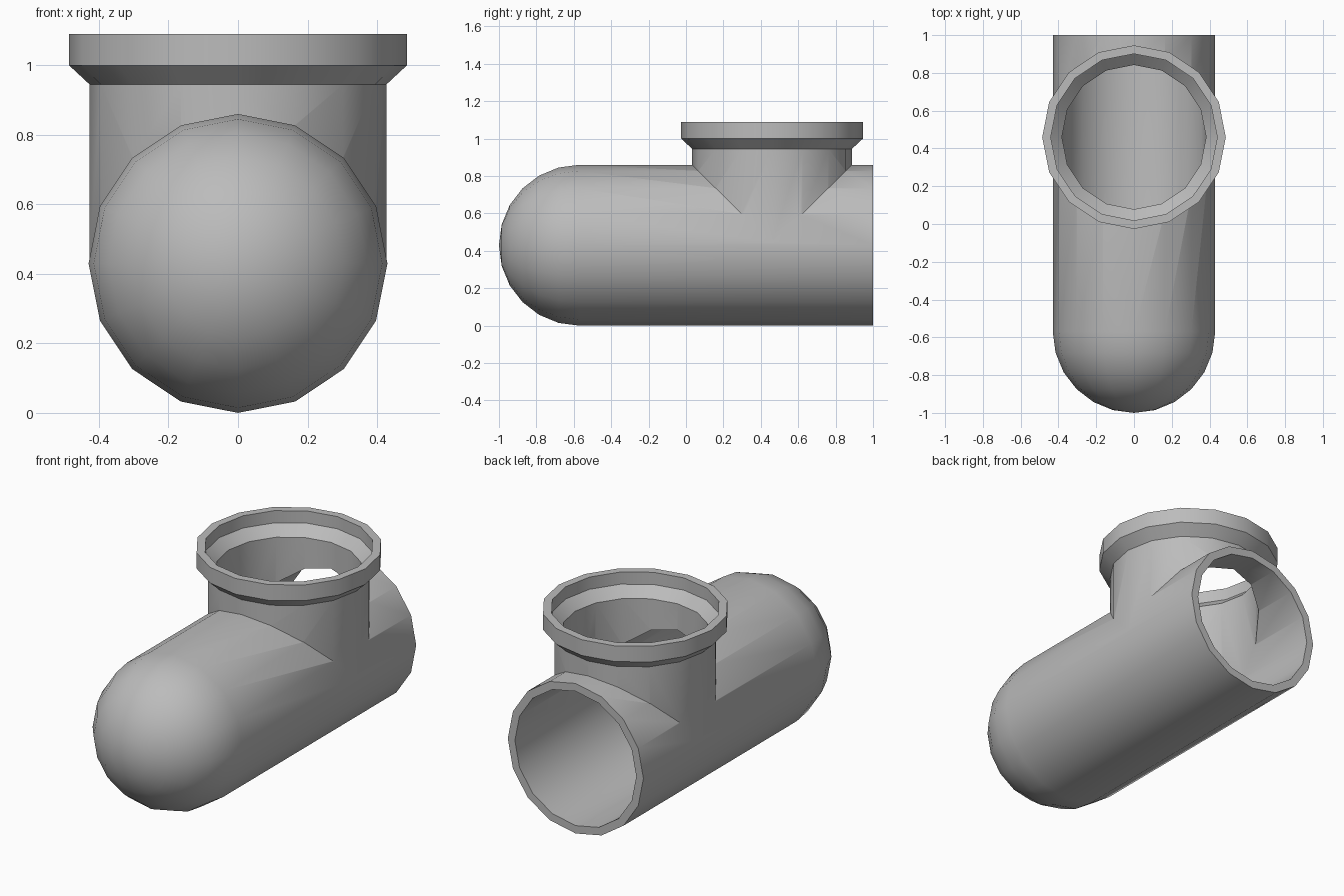
import bpy, bmesh
from math import pi, sin, cos, radians
from mathutils import Matrix

old = bpy.data.objects.get("Cube")
if old:
    bpy.data.objects.remove(old, do_unlink=True)

SIDES = 16
OUTER, INNER = 0.43, 0.385
BRANCH_Y = 0.46

grey = bpy.data.materials.new("pipe grey")
grey.use_nodes = True
colour = (0.5, 0.5, 0.5, 1)
grey.diffuse_color = colour
grey.node_tree.nodes["Principled BSDF"].inputs["Base Color"].default_value = colour


def lathe(name, profile, matrix):
    """Closed solid: (radius, height) profile turned around z, then placed."""
    bm = bmesh.new()
    rings = []
    for r, h in profile:
        if r < 1e-5:
            rings.append([bm.verts.new((0, 0, h))])
        else:
            rings.append([bm.verts.new((r * cos(2 * pi * i / SIDES),
                                        r * sin(2 * pi * i / SIDES), h))
                          for i in range(SIDES)])
    for a, b in zip(rings, rings[1:]):
        for i in range(SIDES):
            j = (i + 1) % SIDES
            if len(b) == 1:
                bm.faces.new((a[i], a[j], b[0]))
            else:
                bm.faces.new((a[i], a[j], b[j], b[i]))
    for ring in (rings[0], rings[-1]):
        if len(ring) > 1:
            bm.faces.new(ring)
    bmesh.ops.recalc_face_normals(bm, faces=bm.faces)
    bm.transform(matrix)
    mesh = bpy.data.meshes.new(name)
    bm.to_mesh(mesh)
    bm.free()
    mesh.materials.append(grey)
    ob = bpy.data.objects.new(name, mesh)
    bpy.context.collection.objects.link(ob)
    return ob


def capsule(radius, back):
    """Straight run closed by a hemisphere at the front."""
    steps = 6
    dome = [(radius * cos(pi / 2 * k / steps), 0.57 + radius * sin(pi / 2 * k / steps))
            for k in range(steps)]
    return [(radius, -back)] + dome + [(0, 0.57 + radius)]


def combine(target, tool, operation):
    mod = target.modifiers.new(operation.lower(), 'BOOLEAN')
    mod.operation = operation
    mod.solver = 'EXACT'
    mod.object = tool
    bpy.context.view_layer.objects.active = target
    bpy.ops.object.modifier_apply(modifier=mod.name)
    bpy.data.objects.remove(tool, do_unlink=True)


# Placement: main run points its dome at -y, branch stands upright
along = Matrix.Translation((0, 0, OUTER)) @ Matrix.Rotation(radians(90), 4, 'X')
upright = Matrix.Translation((0, BRANCH_Y, 0))

# Outer shell: domed run plus flared branch
pipe = lathe("pipe_tee", capsule(OUTER, 1.0), along)
branch = lathe("branch_outer", [(0.427, 0.43), (0.427, 0.945), (0.486, 1.0),
                                (0.486, 1.09)], upright)
combine(pipe, branch, 'UNION')

# Hollow bores: run open at the back, branch open at the top
bore = lathe("run_bore", capsule(INNER, 1.1), along)
socket = lathe("branch_bore", [(0.382, 0.43), (0.382, 0.965), (0.441, 1.02),
                               (0.441, 1.2)], upright)
combine(bore, socket, 'UNION')
combine(pipe, bore, 'DIFFERENCE')

# Smooth walls with sharp rims
bpy.ops.object.select_all(action='DESELECT')
pipe.select_set(True)
bpy.context.view_layer.objects.active = pipe
bpy.ops.object.shade_smooth_by_angle(angle=radians(30))
